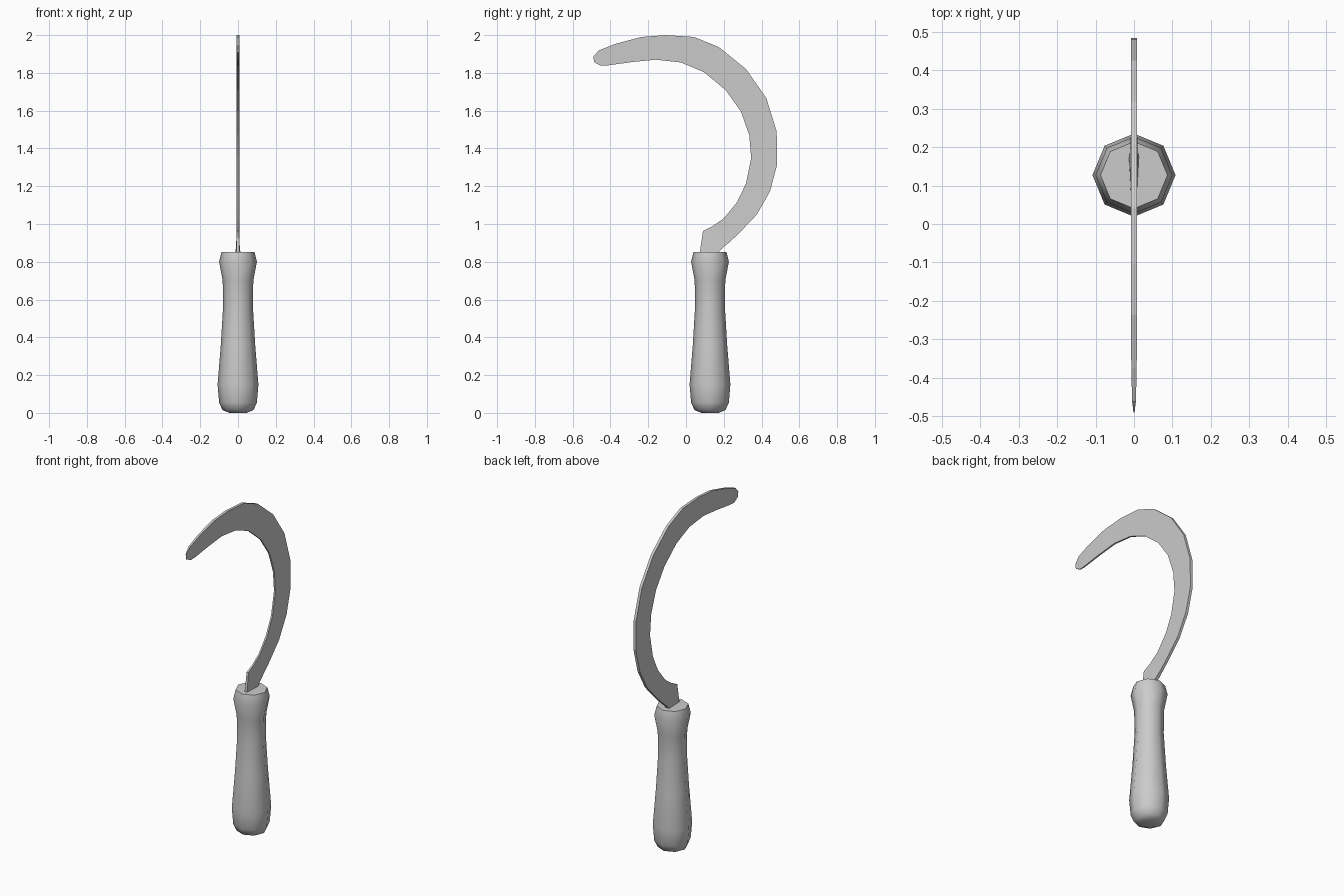
import bpy, bmesh, math

if "Cube" in bpy.data.objects:
    bpy.data.objects.remove(bpy.data.objects["Cube"])


def make_object(name, bm):
    bmesh.ops.recalc_face_normals(bm, faces=bm.faces)
    mesh = bpy.data.meshes.new(name)
    bm.to_mesh(mesh)
    bm.free()
    obj = bpy.data.objects.new(name, mesh)
    bpy.context.collection.objects.link(obj)
    return obj


def loft(name, rings):
    """Skin a list of equally sized closed rings and cap both ends."""
    bm = bmesh.new()
    rows = [[bm.verts.new(p) for p in ring] for ring in rings]
    n = len(rows[0])
    for a, b in zip(rows, rows[1:]):
        for i in range(n):
            j = (i + 1) % n
            bm.faces.new((a[i], a[j], b[j], b[i]))
    bm.faces.new(rows[0])
    bm.faces.new(rows[-1])
    return make_object(name, bm)


# Turned handle: eight-sided, (radius, height) profile
SIDES, HANDLE_Y = 8, 0.127
profile = [(0.045, 0.0), (0.082, 0.015), (0.1, 0.055), (0.108, 0.15),
           (0.091, 0.36), (0.079, 0.56), (0.081, 0.7), (0.1, 0.8), (0.087, 0.853)]
rings = [[(r * math.cos(math.tau * i / SIDES),
           HANDLE_Y + r * math.sin(math.tau * i / SIDES), z) for i in range(SIDES)]
         for r, z in profile]
handle = loft("handle", rings)
bpy.context.view_layer.objects.active = handle
handle.select_set(True)
bpy.ops.object.shade_smooth_by_angle(angle=math.radians(60))

# Curved blade: cutting edge and spine as (y, z), paired from tang to tip
edge = [(.073, .85), (.09, .963), (.14, .988), (.2, 1.03), (.27, 1.115), (.318, 1.215),
        (.345, 1.35), (.335, 1.47), (.29, 1.597), (.21, 1.709), (.095, 1.804),
        (-.026, 1.855), (-.16, 1.87), (-.29, 1.857), (-.41, 1.84), (-.45, 1.838),
        (-.487, 1.857)]
spine = [(.172, .85), (.19, .87), (.235, .908), (.28, .95), (.375, 1.05), (.445, 1.173),
         (.483, 1.317), (.48, 1.49), (.425, 1.667), (.318, 1.82), (.175, 1.936),
         (.043, 1.99), (-.105, 2.0), (-.237, 1.99), (-.375, 1.953), (-.46, 1.92),
         (-.49, 1.888)]
# Half thickness: wide at the tang, thin at the tip
half = [0.013, 0.01] + [0.008] * 12 + [0.007, 0.005, 0.0015]
rings = [[(-t * .6, *e), (t * .6, *e), (t, *s), (-t, *s)]
         for e, s, t in zip(edge, spine, half)]
loft("blade", rings)
